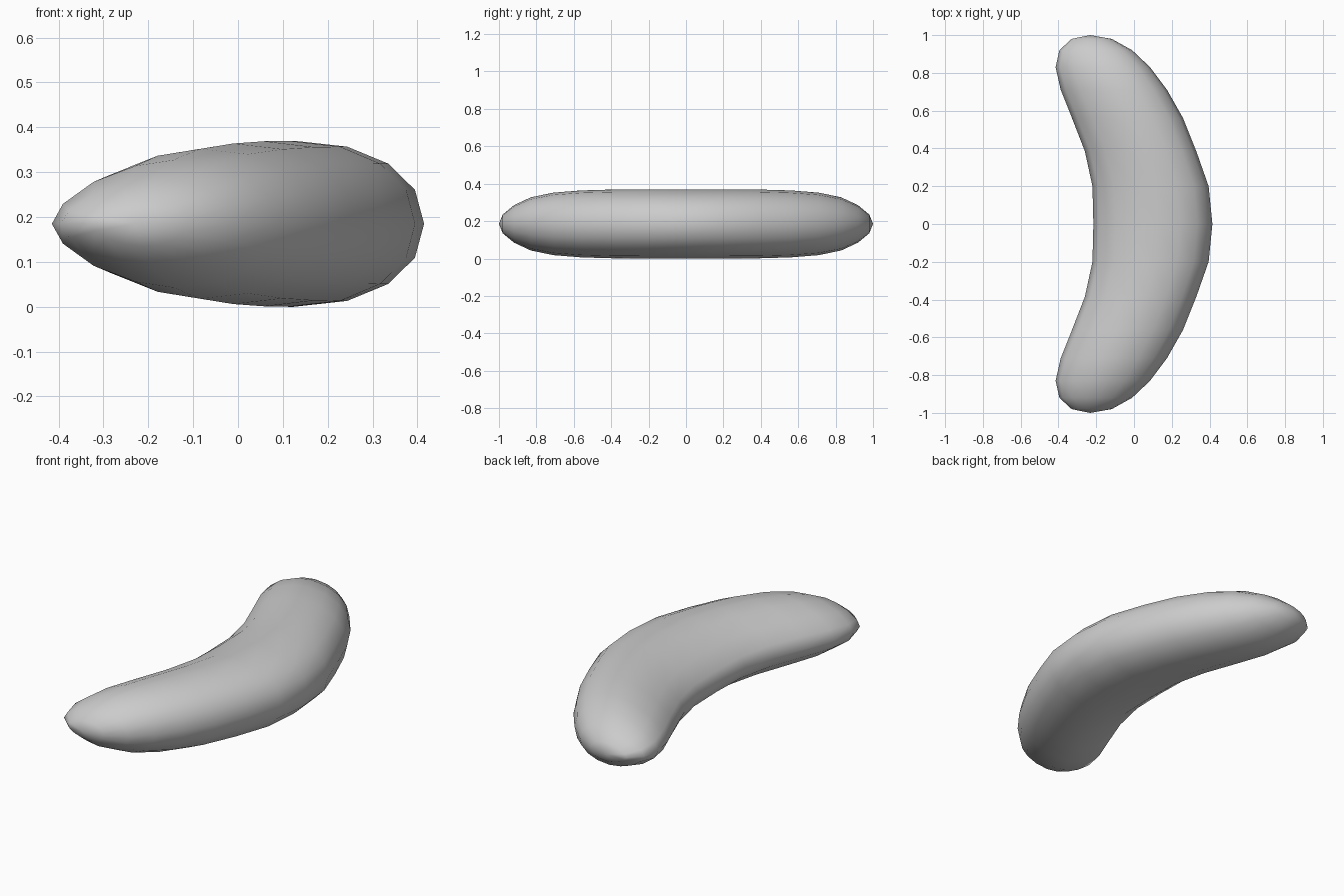
import bpy, bmesh, math

if "Cube" in bpy.data.objects:
    bpy.data.objects.remove(bpy.data.objects["Cube"])

# Half of the symmetric body: (y, inner x, outer x, half height)
half = [
    (0.00, -0.215, 0.415, 0.185),
    (0.20, -0.220, 0.395, 0.185),
    (0.385, -0.260, 0.330, 0.184),
    (0.56, -0.328, 0.260, 0.179),
    (0.71, -0.388, 0.175, 0.167),
    (0.83, -0.415, 0.085, 0.142),
    (0.92, -0.395, -0.010, 0.100),
    (0.98, -0.330, -0.118, 0.050),
]
TIP_X, MID_Z, SIDES = -0.232, 0.185, 16


def power(v, n):
    return math.copysign(abs(v) ** (2 / n), v)


def ring(bm, y, inner, outer, h):
    # rounded section, fuller on the outer side than on the inner side
    cx = (inner + outer) / 2 + 0.04 * (outer - inner)
    verts = []
    for i in range(SIDES):
        a = 2 * math.pi * i / SIDES
        c, s = math.cos(a), math.sin(a)
        if abs(c) < 1e-6:
            c = 0
        if abs(s) < 1e-6:
            s = 0
        n, r = (2.15, outer - cx) if c >= 0 else (1.65, cx - inner)
        verts.append(bm.verts.new((cx + r * power(c, n), y, MID_Z + h * power(s, n))))
    return verts


# Curved bean-shaped body
bm = bmesh.new()
sections = [(-y, a, b, h) for y, a, b, h in half[:0:-1]] + half
rings = [ring(bm, *s) for s in sections]
for r0, r1 in zip(rings, rings[1:]):
    for i in range(SIDES):
        j = (i + 1) % SIDES
        bm.faces.new((r0[i], r0[j], r1[j], r1[i]))

# Rounded tips
for y, r in ((-1, rings[0]), (1, rings[-1])):
    tip = bm.verts.new((TIP_X, y, MID_Z))
    for i in range(SIDES):
        bm.faces.new((tip, r[i], r[(i + 1) % SIDES]))

bmesh.ops.recalc_face_normals(bm, faces=bm.faces)
for f in bm.faces:
    f.smooth = True
mesh = bpy.data.meshes.new("curved_body")
bm.to_mesh(mesh)
bm.free()
bpy.context.collection.objects.link(bpy.data.objects.new("curved_body", mesh))
